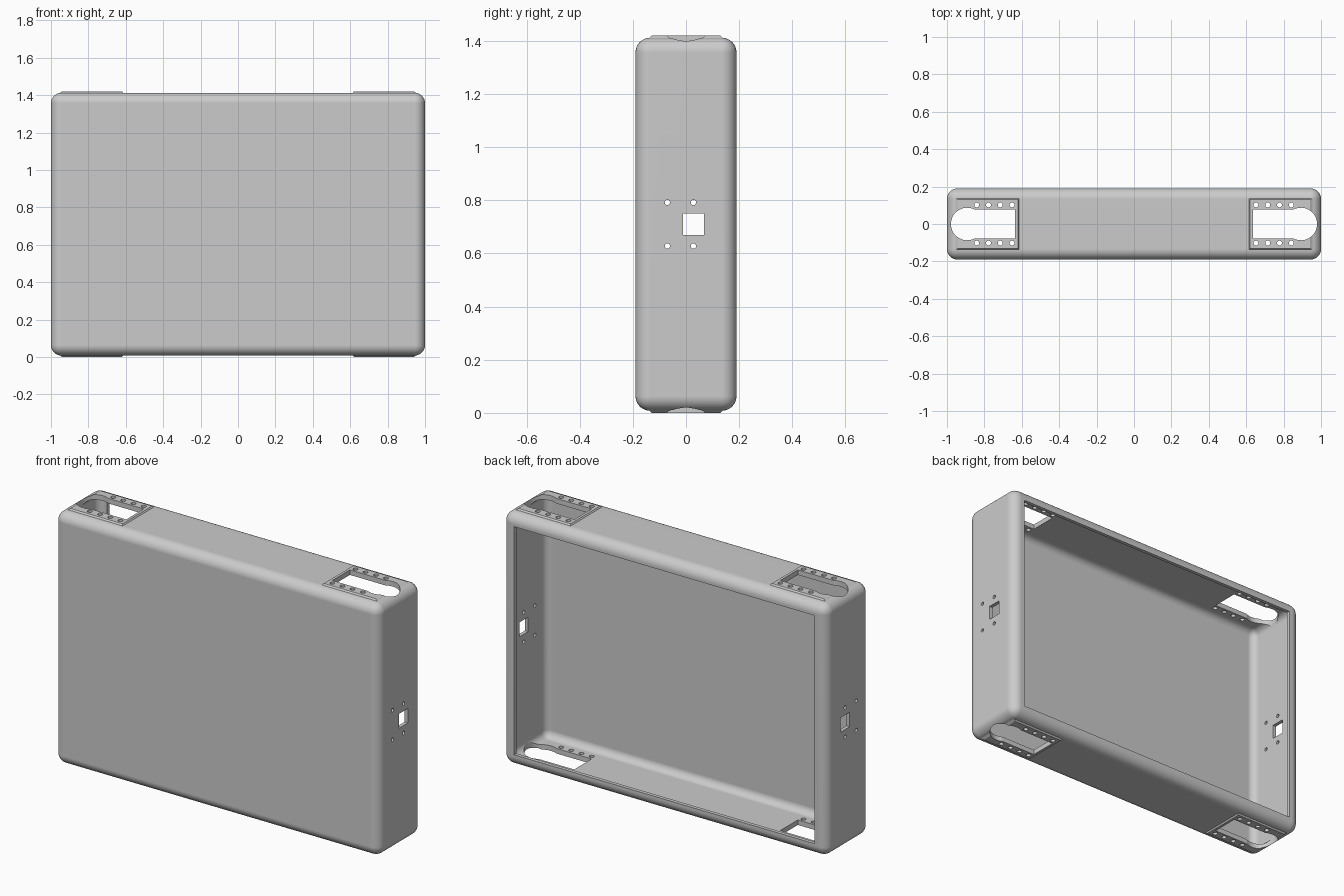
import bpy, bmesh, math
from mathutils import Vector, Matrix

cube = bpy.data.objects.get("Cube")
if cube:
    bpy.data.objects.remove(cube, do_unlink=True)

WIDTH, DEPTH, HEIGHT = 2.0, 0.38, 1.42
MID = HEIGHT / 2
PAD_RISE = 0.008
WALL = 0.02

grey = bpy.data.materials.new("case_grey")
grey.use_nodes = True
colour = (0.6, 0.6, 0.6, 1)
grey.diffuse_color = colour
grey.node_tree.nodes["Principled BSDF"].inputs["Base Color"].default_value = colour


def make_object(name, bm):
    bmesh.ops.recalc_face_normals(bm, faces=bm.faces)
    mesh = bpy.data.meshes.new(name)
    bm.to_mesh(mesh)
    bm.free()
    mesh.materials.append(grey)
    obj = bpy.data.objects.new(name, mesh)
    bpy.context.collection.objects.link(obj)
    return obj


def box(name, size, centre, radius=0):
    bm = bmesh.new()
    bmesh.ops.create_cube(bm, size=1)
    bmesh.ops.scale(bm, vec=size, verts=bm.verts)
    if radius:
        bmesh.ops.bevel(bm, geom=bm.edges[:], offset=radius, segments=8,
                        profile=0.5, affect='EDGES')
    bmesh.ops.translate(bm, vec=centre, verts=bm.verts)
    return make_object(name, bm)


def drill(name, centre, axis, radius, length):
    bm = bmesh.new()
    turn = Vector((0, 0, 1)).rotation_difference(Vector(axis)).to_matrix().to_4x4()
    bmesh.ops.create_cone(bm, cap_ends=True, segments=20, radius1=radius,
                          radius2=radius, depth=length,
                          matrix=Matrix.Translation(centre) @ turn)
    return make_object(name, bm)


def corner_pad(sx, sz):
    """Shallow raised pad with sloping sides."""
    bm = bmesh.new()
    for x0, x1, y, z in ((0.60, 0.985, 0.155, 1.39), (0.62, 0.94, 0.13, HEIGHT)):
        for x in (x0, x1):
            for side in (-y, y):
                bm.verts.new((sx * x, side, MID + sz * (z - MID)))
    bmesh.ops.convex_hull(bm, input=bm.verts[:])
    return make_object("corner_pad", bm)


def keyhole_slot(sx):
    """Square-ended slot that finishes in a wider round."""
    bm = bmesh.new()
    cx, r, half = 0.892, 0.087, 0.077
    limit = math.pi - math.asin(half / r)
    outline = [(0.635, -half)]
    for i in range(33):
        a = -limit + 2 * limit * i / 32
        outline.append((cx + r * math.cos(a), r * math.sin(a)))
    outline.append((0.635, half))
    face = bm.faces.new([bm.verts.new((sx * x, y, -0.1)) for x, y in outline])
    top = bmesh.ops.extrude_face_region(bm, geom=[face])["geom"]
    bmesh.ops.translate(bm, vec=(0, 0, HEIGHT + 0.2),
                        verts=[v for v in top if isinstance(v, bmesh.types.BMVert)])
    return make_object("slot_cutter", bm)


def combine(target, tool, operation):
    """Apply a boolean to the target and discard the tool."""
    mod = target.modifiers.new("cut", 'BOOLEAN')
    mod.operation = operation
    mod.solver = 'EXACT'
    mod.object = tool
    depsgraph = bpy.context.evaluated_depsgraph_get()
    mesh = bpy.data.meshes.new_from_object(target.evaluated_get(depsgraph))
    target.modifiers.clear()
    target.data = mesh
    bpy.data.objects.remove(tool, do_unlink=True)


# Rounded outer shell with four corner pads
body_height = HEIGHT - 2 * PAD_RISE
case = box("case_shell", (WIDTH, DEPTH, body_height), (0, 0, MID), 0.055)
for sx in (-1, 1):
    for sz in (-1, 1):
        combine(case, corner_pad(sx, sz), 'UNION')

# Hollow interior, and the back opening that leaves a narrow lip
cutters = [
    box("cavity", (WIDTH - 2 * WALL, DEPTH - 2 * WALL, body_height - 2 * WALL),
        (0, 0, MID), 0.04),
    box("back_opening", (1.85, 0.2, 1.27), (0, 0.2, MID)),
]

# Keyhole slots and screw holes through top and bottom
for sx in (-1, 1):
    cutters.append(keyhole_slot(sx))
    for i in range(4):
        for y in (-0.102, 0.102):
            cutters.append(drill("pad_screw", (sx * (0.652 + 0.063 * i), y, MID),
                                 (0, 0, 1), 0.013, 2))

# Square port and screw holes through both sides
cutters.append(box("port", (3, 0.078, 0.08), (0, 0.028, MID)))
for y in (-0.07, 0.028):
    for z in (-0.082, 0.082):
        cutters.append(drill("port_screw", (0, y, MID + z), (1, 0, 0), 0.01, 3))

for cutter in cutters:
    combine(case, cutter, 'DIFFERENCE')

# Smooth rounded edges, crisp cut edges
case.data.materials.clear()
case.data.materials.append(grey)
bpy.ops.object.select_all(action='DESELECT')
case.select_set(True)
bpy.context.view_layer.objects.active = case
bpy.ops.object.shade_smooth_by_angle(angle=math.radians(25))
weighted = case.modifiers.new("even_shading", 'WEIGHTED_NORMAL')
weighted.keep_sharp = True
